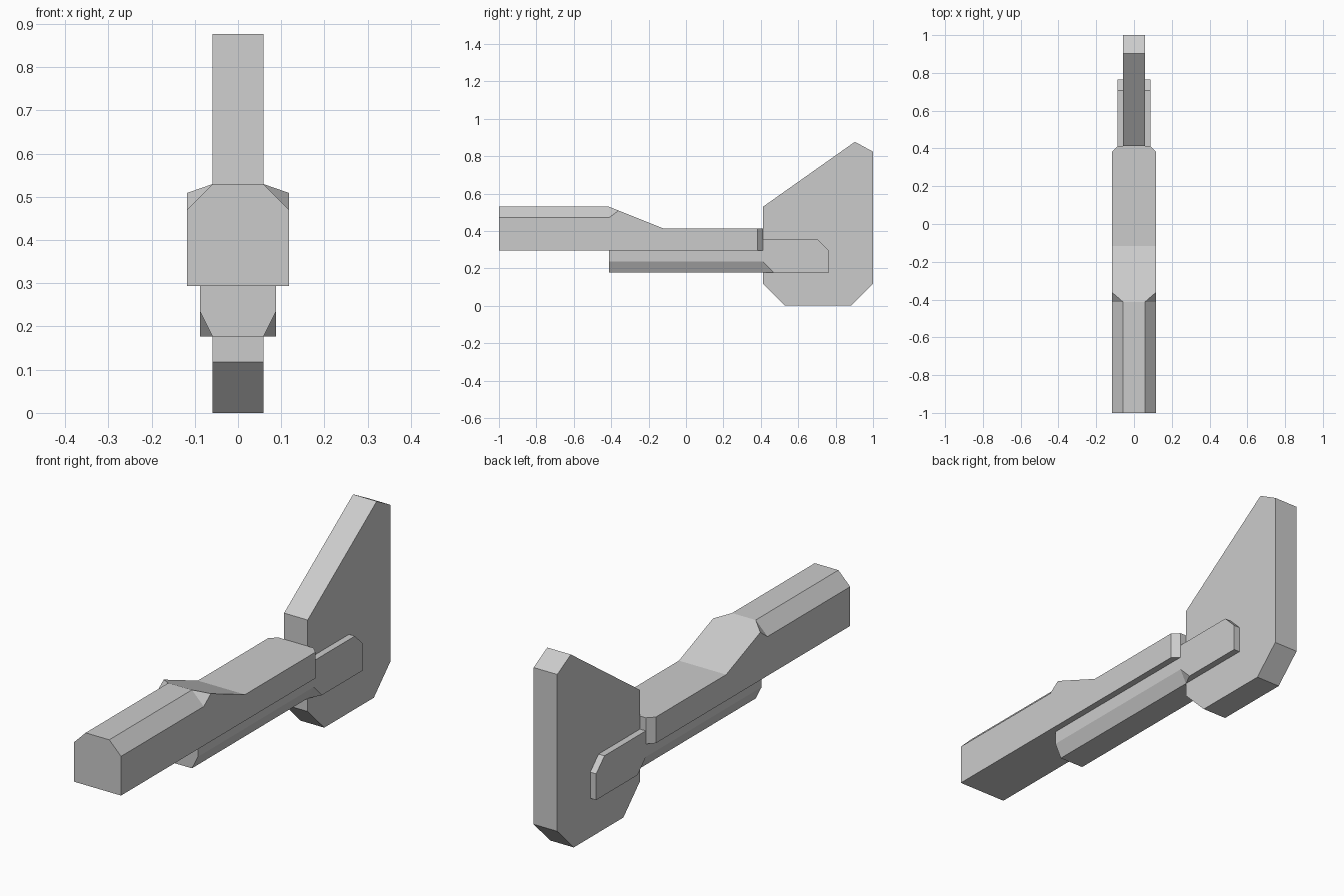
import bpy
import bmesh

cube = bpy.data.objects.get("Cube")
if cube:
    bpy.data.objects.remove(cube, do_unlink=True)

U = 2 / 34  # one design unit; the model is 34 units long

grey = bpy.data.materials.new("plain grey")
grey.use_nodes = True
grey.diffuse_color = (0.6, 0.6, 0.6, 1)
grey.node_tree.nodes["Principled BSDF"].inputs["Base Color"].default_value = (0.6, 0.6, 0.6, 1)


def finish(name, bm):
    bmesh.ops.recalc_face_normals(bm, faces=bm.faces[:])
    bmesh.ops.scale(bm, vec=(U, U, U), verts=bm.verts[:])
    mesh = bpy.data.meshes.new(name)
    bm.to_mesh(mesh)
    bm.free()
    mesh.materials.append(grey)
    obj = bpy.data.objects.new(name, mesh)
    bpy.context.collection.objects.link(obj)
    return obj


def side_profile(name, half_width, points, bevel_end=None):
    """Extrude a (y, z) outline across x; optionally bevel the upright edges at one y."""
    bm = bmesh.new()
    face = bm.faces.new([bm.verts.new((-half_width, y, z)) for y, z in points])
    moved = bmesh.ops.extrude_face_region(bm, geom=[face])["geom"]
    bmesh.ops.translate(bm, vec=(2 * half_width, 0, 0),
                        verts=[v for v in moved if isinstance(v, bmesh.types.BMVert)])
    bmesh.ops.recalc_face_normals(bm, faces=bm.faces[:])
    if bevel_end is not None:
        uprights = [e for e in bm.edges
                    if all(abs(v.co.y - bevel_end) < 1e-4 for v in e.verts)
                    and abs(e.verts[0].co.x - e.verts[1].co.x) < 1e-4]
        bmesh.ops.bevel(bm, geom=uprights, offset=0.5, segments=1, affect='EDGES')
    return finish(name, bm)


def cut_corners(obj, inner, outer, corner, start, end, end_corner):
    """Chamfer the long edges on both sides, running out along a slanted end face."""
    for side in (-1, 1):
        bm = bmesh.new()
        for (x, z), stop in ((inner, end), (outer, end), (corner, end_corner)):
            bm.verts.new((side * x, start, z))
            bm.verts.new((side * x, stop, z))
        bmesh.ops.convex_hull(bm, input=bm.verts[:])
        cutter = finish("chamfer_cutter", bm)
        cutter.hide_render = True
        mod = obj.modifiers.new("chamfer", 'BOOLEAN')
        mod.operation = 'DIFFERENCE'
        mod.solver = 'EXACT'
        mod.object = cutter
        bpy.context.view_layer.objects.active = obj
        bpy.ops.object.modifier_apply(modifier=mod.name)
        bpy.data.objects.remove(cutter, do_unlink=True)


# Main body: tall front with chamfered top, sloping down to a lower rear
main_body = side_profile("main_body", 2,
                         [(-17, 5), (-17, 9), (-7, 9), (-2, 7), (7, 7), (7, 5)],
                         bevel_end=7)
cut_corners(main_body, (0, 10), (3, 7), (3, 10), -18, -7, -3)

# Lower rail: runs under the body and clasps the rear plate
lower_rail = side_profile("lower_rail", 1.5,
                          [(-7, 3), (-7, 5), (6, 5), (6, 6), (12, 6), (13, 5), (13, 3)])
cut_corners(lower_rail, (0.5, 2), (2, 5), (2, 2), -8, 7, 10)

# Rear plate: flat upright end piece
side_profile("rear_plate", 1,
             [(7, 2), (7, 9), (15.35, 14.9), (17, 14), (17, 2), (15, 0), (9, 0)])
